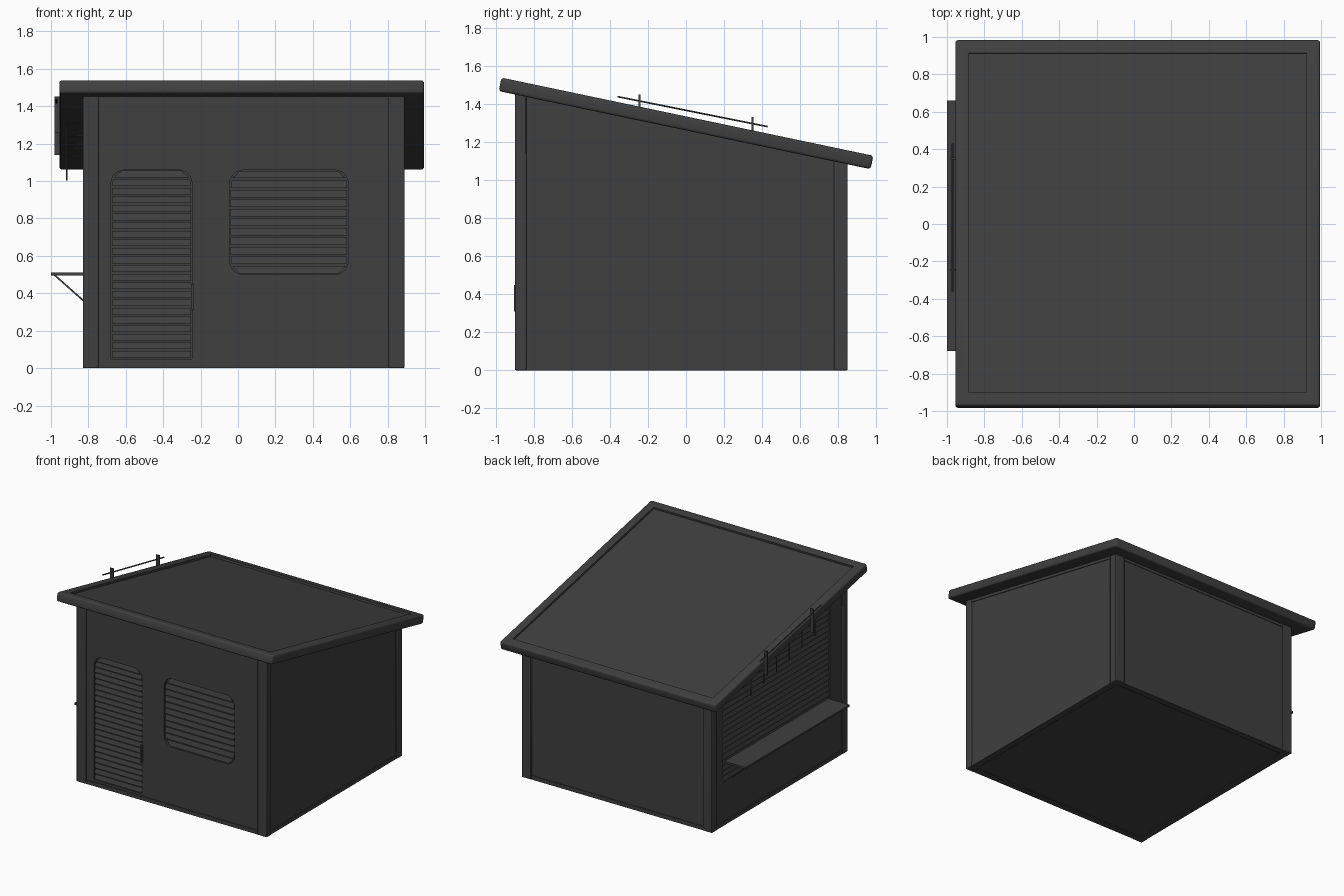
import bpy, bmesh, math
from mathutils import Vector, Matrix

cube = bpy.data.objects.get("Cube")
if cube:
    bpy.data.objects.remove(cube, do_unlink=True)

mat = bpy.data.materials.new("charcoal grey")
mat.use_nodes = True
GREY = (0.05, 0.05, 0.05, 1)
mat.diffuse_color = GREY
mat.node_tree.nodes["Principled BSDF"].inputs["Base Color"].default_value = GREY

SLOPE = 0.21
X0, X1, Y0, Y1 = -0.83, 0.89, -0.9, 0.85   # outer faces of the corner posts
IN = 0.012                                  # wall recess behind posts


def under(y):
    """Height of the underside of the roof."""
    return 1.266 - SLOPE * y


def finish(name, bm, bevel=0, segments=2):
    bmesh.ops.recalc_face_normals(bm, faces=bm.faces)
    me = bpy.data.meshes.new(name)
    bm.to_mesh(me)
    bm.free()
    ob = bpy.data.objects.new(name, me)
    bpy.context.collection.objects.link(ob)
    me.materials.append(mat)
    if bevel:
        mod = ob.modifiers.new("Bevel", "BEVEL")
        mod.width, mod.segments = bevel, segments
        bpy.context.view_layer.objects.active = ob
        ob.select_set(True)
        bpy.ops.object.shade_smooth_by_angle(angle=math.radians(40))
        ob.select_set(False)
    return ob


def loft(bm, a, b):
    """Solid between two matching polygons."""
    va, vb = [bm.verts.new(p) for p in a], [bm.verts.new(p) for p in b]
    bm.faces.new(va)
    bm.faces.new(vb[::-1])
    for i in range(len(va)):
        j = (i + 1) % len(va)
        bm.faces.new((va[i], vb[i], vb[j], va[j]))


def block(name, x, y, z0, z1=None, drop=0, bevel=0):
    """Box; with z1 None its top follows the roof, z0 None makes a rail under the roof."""
    def side(px):
        tops = [z1 if z1 is not None else under(v) for v in y]
        lows = [z0 if z0 is not None else t - drop for t in tops]
        return [(px, y[0], lows[0]), (px, y[1], lows[1]),
                (px, y[1], tops[1]), (px, y[0], tops[0])]
    bm = bmesh.new()
    loft(bm, side(x[0]), side(x[1]))
    return finish(name, bm, bevel)


def rod(name, points, r=0.005):
    cu = bpy.data.curves.new(name, "CURVE")
    cu.dimensions, cu.bevel_depth, cu.bevel_resolution = "3D", r, 1
    cu.use_fill_caps = True
    sp = cu.splines.new("POLY")
    sp.points.add(len(points) - 1)
    for p, co in zip(sp.points, points):
        p.co = (*co, 1)
    cu.materials.append(mat)
    ob = bpy.data.objects.new(name, cu)
    bpy.context.collection.objects.link(ob)


def rounded(corners, radii, n=6):
    """Outline with curved corners."""
    out = []
    for i, (c, r) in enumerate(zip(corners, radii)):
        c = Vector(c)
        if not r:
            out.append(c)
            continue
        a = c + (Vector(corners[i - 1]) - c).normalized() * r
        b = c + (Vector(corners[(i + 1) % len(corners)]) - c).normalized() * r
        for k in range(n + 1):
            t = k / n
            w = 2 * t * (1 - t) * 0.83
            out.append(a * (1 - t) ** 2 + b * t ** 2 + c * w + (a + b) / 2 * (2 * t * (1 - t) - w))
    return out


def span(outline, z):
    """Horizontal extent of a convex outline at a height."""
    hits = []
    for p, q in zip(outline, outline[1:] + outline[:1]):
        if (p.y - z) * (q.y - z) < 0:
            hits.append(p.x + (q.x - p.x) * (z - p.y) / (q.y - p.y))
    return min(hits), max(hits)


def shutter(name, outline, place, pitch, depth=0.022):
    """Recess in the wall, filled with louvre slats."""
    bm = bmesh.new()
    loft(bm, [place(p.x, p.y, -0.05) for p in outline], [place(p.x, p.y, depth) for p in outline])
    cutter = finish(name + "_cutter", bm)
    cutter.hide_render = True
    cutter.hide_viewport = True
    cutter.display_type = "WIRE"
    mod = walls.modifiers.new(name, "BOOLEAN")
    mod.operation, mod.object, mod.solver = "DIFFERENCE", cutter, "EXACT"
    low, high = min(p.y for p in outline), max(p.y for p in outline)
    count = round((high - low) / pitch)
    step = (high - low) / count
    bm = bmesh.new()
    for i in range(count):
        za, zb = low + step * (i + 0.12), low + step * (i + 0.9)
        wa, wb = span(outline, za), span(outline, zb)
        ends = []
        for k, s in ((0, 1), (1, -1)):
            a, b = wa[k] + s * 0.006, wb[k] + s * 0.006
            ends.append([place(a, za, depth + 0.002), place(a, za, 0.002),
                         place(b, zb, 0.012), place(b, zb, depth + 0.002)])
        if wb[1] - wb[0] > 0.03:
            loft(bm, *ends)
    finish(name + "_slats", bm)


# Wall body
walls = block("walls", (X0 + IN, X1 - IN), (Y0 + IN, Y1 - IN), 0.006)

# Corner posts
for xn, xs in (("right", (X0, X0 + 0.085)), ("left", (X1 - 0.085, X1))):
    for yn, ys in (("front", (Y0, Y0 + 0.06)), ("back", (Y1 - 0.07, Y1))):
        block(f"{yn}_{xn}_post", xs, ys, 0, bevel=0.006)

# Base and top rails on all four sides
E = 0.006
for n, xs in (("right", (X0 + E, X0 + 0.06)), ("left", (X1 - 0.06, X1 - E))):
    block(n + "_base_rail", xs, (Y0 + 0.03, Y1 - 0.03), 0, 0.032)
    block(n + "_top_rail", xs, (Y0 + 0.03, Y1 - 0.03), None, drop=0.025)
for n, ys in (("front", (Y0 + E, Y0 + 0.06)), ("back", (Y1 - 0.06, Y1 - E))):
    block(n + "_base_rail", (X0 + 0.03, X1 - 0.03), ys, 0, 0.032)
    block(n + "_top_rail", (X0 + 0.03, X1 - 0.03), ys, None, drop=0.025)

# Louvred door, window and serving hatch
front = lambda u, z, d: (u, Y0 + IN + d, z)
side = lambda u, z, d: (X0 + IN + d, u, z)
R = 0.075
shutter("door", rounded([(-0.68, 0.05), (-0.245, 0.05), (-0.245, 1.06), (-0.68, 1.06)],
                        (0, 0, R, R)), front, 0.045)
shutter("window", rounded([(-0.045, 0.5), (0.59, 0.5), (0.59, 1.06), (-0.045, 1.06)],
                          (R, R, R, R)), front, 0.05)
shutter("hatch", rounded([(-0.69, 0.35), (0.7, 0.35), (0.7, under(0.7) - 0.07),
                          (-0.69, under(-0.69) - 0.07)], (0, 0, 0.05, 0.05)), side, 0.045)
block("door_handle", (-0.25, -0.236), (Y0 - 0.006, Y0 + 0.02), 0.31, 0.45)

# Sloping roof slab with a sunken panel
bm = bmesh.new()
bmesh.ops.create_cube(bm, size=1, matrix=Matrix.Diagonal((1.95, 2.0, 0.072, 1)))
bm.faces.ensure_lookup_table()
top = max(bm.faces, key=lambda f: f.calc_center_median().z)
bmesh.ops.bevel(bm, geom=[e for e in bm.edges], offset=0.014, segments=3, profile=0.5, affect="EDGES")
top = max(bm.faces, key=lambda f: f.calc_center_median().z)
bmesh.ops.inset_region(bm, faces=[top], thickness=0.083)
bmesh.ops.inset_region(bm, faces=[top], thickness=0.001, depth=-0.016)
bm.transform(Matrix.Translation((0.02, 0, 1.3)) @ Matrix.Rotation(-math.atan(SLOPE), 4, "X"))
roof = finish("roof", bm)
bpy.context.view_layer.objects.active = roof
roof.select_set(True)
bpy.ops.object.shade_smooth_by_angle(angle=math.radians(40))
roof.select_set(False)

# Serving shelf and its brackets
block("shelf", (-1.0, X0 + 0.02), (-0.68, 0.66), 0.495, 0.511)
for y in (-0.6, 0.58):
    rod("shelf_bracket", [(-0.98, y, 0.497), (X0 + 0.01, y, 0.355)])

# Rail along the roof edge on two uprights
rail_z = lambda y: 1.369 - 0.2 * y
rod("roof_rail", [(-0.97, y, rail_z(y)) for y in (-0.36, 0.43)], 0.005)
for y in (-0.245, 0.35):
    z = rail_z(y)
    block("rail_upright", (-0.982, -0.952), (y - 0.005, y + 0.005), z - 0.16, z + 0.035)

# Hanging hooks below the eave
for i in range(6):
    y = 0.47 - 0.165 * i
    z = under(y) - 0.03
    rod("hook", [(X0 + 0.02, y, z), (-0.915, y, z), (-0.915, y, z - 0.135)])
